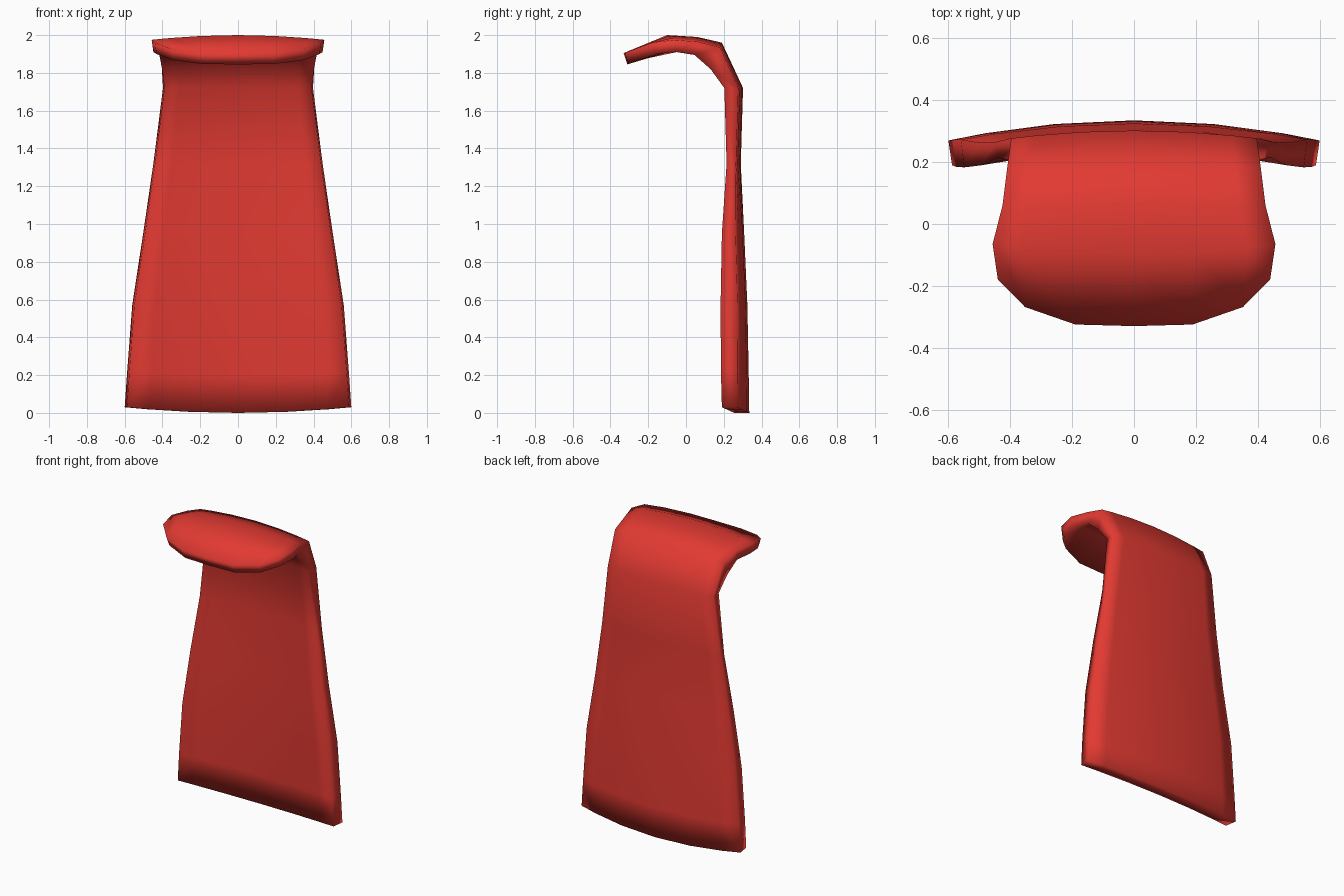
import bpy, bmesh

if "Cube" in bpy.data.objects:
    bpy.data.objects.remove(bpy.data.objects["Cube"])

red = bpy.data.materials.new("red")
red.diffuse_color = (0.76, 0.042, 0.032, 1)
red.use_nodes = True
red.node_tree.nodes["Principled BSDF"].inputs["Base Color"].default_value = red.diffuse_color

# Cross sections from hem to lip:
# outer y, outer z, inner y, inner z, half width, edge shift y, edge shift z, shift power
ROWS = [
    (0.335, 0.00, 0.255, 0.00, 0.600, -0.065, 0.030, 2),
    (0.332, 0.20, 0.245, 0.20, 0.587, -0.060, 0.015, 2),
    (0.325, 0.57, 0.235, 0.57, 0.560, -0.052, 0.00, 2),
    (0.308, 0.95, 0.235, 0.95, 0.502, -0.045, 0.00, 2),
    (0.290, 1.32, 0.240, 1.32, 0.448, -0.025, 0.00, 2),
    (0.302, 1.72, 0.228, 1.72, 0.397, -0.025, 0.00, 2),
    (0.190, 1.96, 0.140, 1.845, 0.410, -0.010, -0.025, 2),
    (0.060, 1.99, 0.045, 1.920, 0.425, 0.000, -0.025, 2),
    (-0.10, 2.00, -0.085, 1.935, 0.457, 0.035, -0.025, 2),
    (-0.33, 1.905, -0.31, 1.845, 0.440, 0.150, 0.055, 4),
]
COLS = (-1, -0.8, -0.43, 0, 0.43, 0.8, 1)


def sheet(bm, inner):
    """Grid of vertices for the outer or the inner skin."""
    grid = []
    for oy, oz, iy, iz, w, dy, dz, p in ROWS:
        y, z, w = (iy, iz, w * 0.98) if inner else (oy, oz, w)
        grid.append([bm.verts.new((u * w, y + dy * abs(u) ** p, z + dz * abs(u) ** p))
                     for u in COLS])
    return grid


# Curved panel with an overhanging hood
bm = bmesh.new()
outer, inner = sheet(bm, False), sheet(bm, True)
n, m = len(ROWS), len(COLS)
for g in (outer, inner):
    for i in range(n - 1):
        for j in range(m - 1):
            bm.faces.new((g[i][j], g[i][j + 1], g[i + 1][j + 1], g[i + 1][j]))

# Rim joining both skins
rim = ([(0, j) for j in range(m)] + [(i, m - 1) for i in range(1, n)]
       + [(n - 1, j) for j in range(m - 2, -1, -1)] + [(i, 0) for i in range(n - 2, 0, -1)])
for (a, b), (c, d) in zip(rim, rim[1:] + rim[:1]):
    bm.faces.new((outer[a][b], outer[c][d], inner[c][d], inner[a][b]))

bmesh.ops.recalc_face_normals(bm, faces=bm.faces)
for f in bm.faces:
    f.smooth = True
mesh = bpy.data.meshes.new("hooded_panel")
bm.to_mesh(mesh)
bm.free()
mesh.materials.append(red)
bpy.context.collection.objects.link(bpy.data.objects.new("hooded_panel", mesh))
